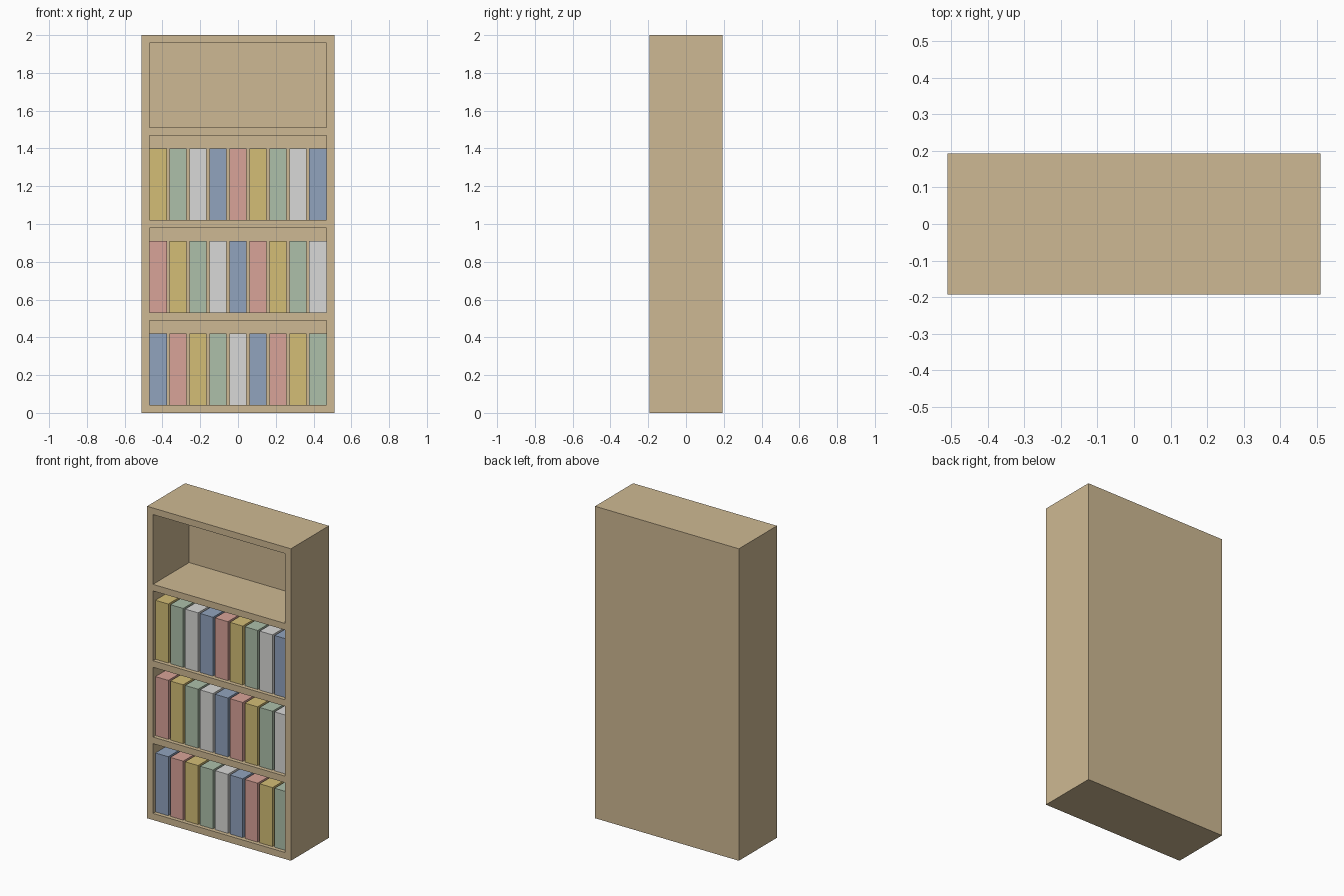
import bpy
import bmesh
from mathutils import Matrix, Vector

if "Cube" in bpy.data.objects:
    bpy.data.objects.remove(bpy.data.objects["Cube"], do_unlink=True)


def material(name, rgb):
    """Flat material from display colour values, converted to linear."""
    colour = [((c / 255 + 0.055) / 1.055) ** 2.4 for c in rgb] + [1]
    mat = bpy.data.materials.new(name)
    mat.use_nodes = True
    mat.diffuse_color = colour
    bsdf = next(n for n in mat.node_tree.nodes if n.type == "BSDF_PRINCIPLED")
    bsdf.inputs["Base Color"].default_value = colour
    return mat


def box(name, low, high, mat=None):
    """Box between two opposite corners."""
    low, high = Vector(low), Vector(high)
    bm = bmesh.new()
    bmesh.ops.create_cube(bm, size=1, matrix=Matrix.Translation((low + high) / 2)
                          @ Matrix.Diagonal((*(high - low), 1)))
    mesh = bpy.data.meshes.new(name)
    bm.to_mesh(mesh)
    bm.free()
    if mat:
        mesh.materials.append(mat)
    obj = bpy.data.objects.new(name, mesh)
    bpy.context.collection.objects.link(obj)
    return obj


wood = material("tan wood", (206, 185, 147))
covers = [
    material("blue cover", (145, 163, 190)),
    material("red cover", (217, 163, 152)),
    material("yellow cover", (212, 190, 118)),
    material("green cover", (173, 192, 170)),
    material("pale grey cover", (217, 217, 215)),
]

HALF_W, HALF_D, HEIGHT = 0.51, 0.193, 2.0
BOARD, BACK, BAYS = 0.042, 0.02, 4
PITCH = (HEIGHT - BOARD) / BAYS
INNER = HALF_W - BOARD
BACK_Y = HALF_D - BACK

# Case: solid block with one recess cut per bay
case = box("bookcase", (-HALF_W, -HALF_D, 0), (HALF_W, HALF_D, HEIGHT), wood)
cutters = []
for bay in range(BAYS):
    floor = BOARD + bay * PITCH
    cutter = box("bay_cutter", (-INNER, -HALF_D - 0.1, floor),
                 (INNER, BACK_Y, floor + PITCH - BOARD), wood)
    cutter.hide_render = True
    cutters.append(cutter)
    cut = case.modifiers.new("bay", "BOOLEAN")
    cut.operation = "DIFFERENCE"
    cut.solver = "EXACT"
    cut.object = cutter

# Keep the cut result and drop the cutters
bpy.context.view_layer.update()
result = bpy.data.meshes.new_from_object(
    case.evaluated_get(bpy.context.evaluated_depsgraph_get()))
case.modifiers.clear()
case.data = result
for cutter in cutters:
    bpy.data.objects.remove(cutter, do_unlink=True)

# Books: three filled rows, cover colours stepping along by one per row
BOOKS, BOOK_W, BOOK_H = 9, 0.091, 0.378
step = (2 * INNER - BOOK_W) / (BOOKS - 1)
for row in range(BAYS - 1):
    floor = BOARD + row * PITCH
    for i in range(BOOKS):
        x = -INNER + i * step
        box(f"book_row{row + 1}_{i + 1}", (x, -HALF_D + 0.025, floor),
            (x + BOOK_W, BACK_Y, floor + BOOK_H), covers[(row + i) % len(covers)])
